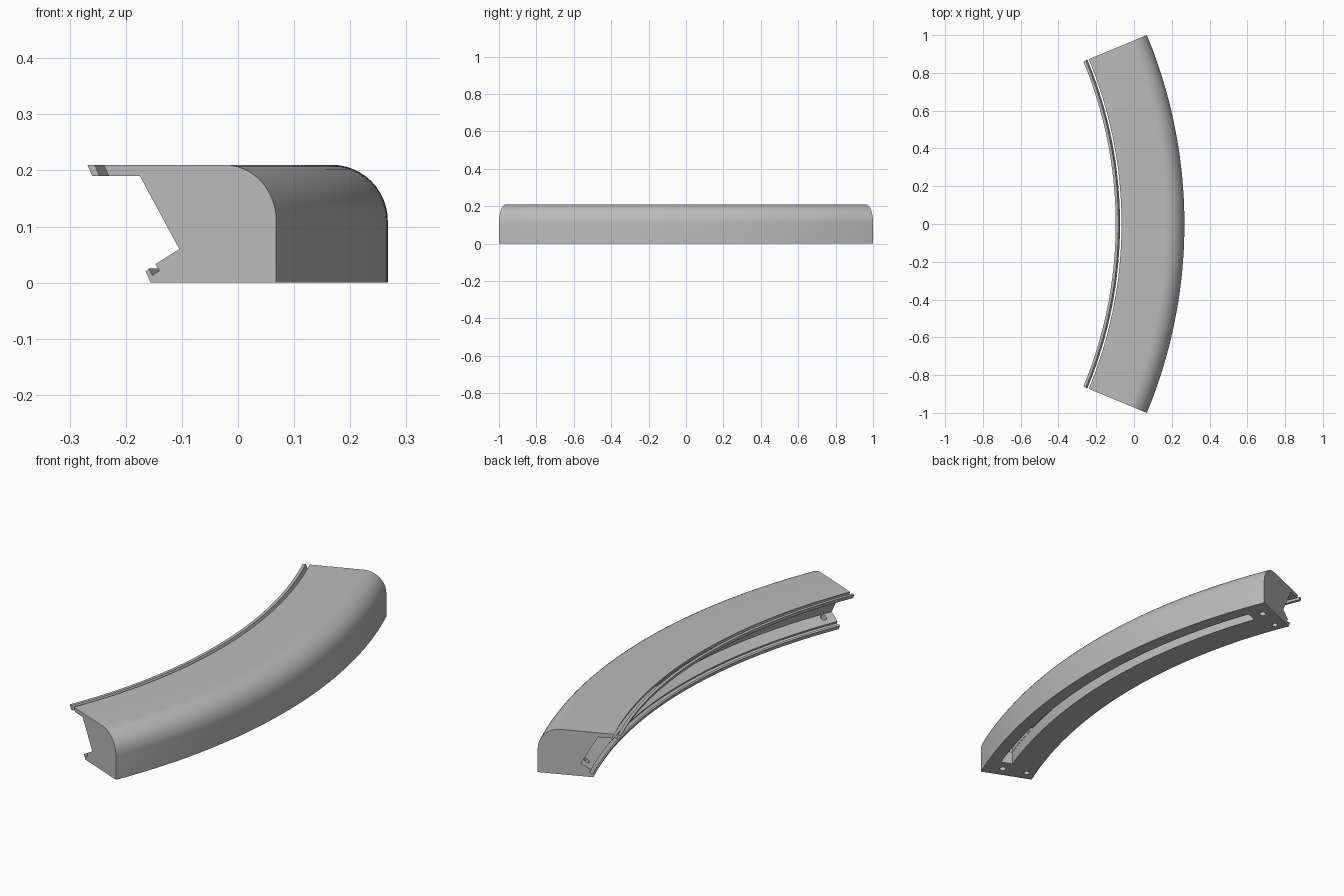
import bpy
import bmesh
from math import sin, cos, pi, radians

cube = bpy.data.objects.get("Cube")
if cube:
    bpy.data.objects.remove(cube, do_unlink=True)

CENTRE_X = -2.346      # centre of the bend
HALF = radians(22.5)   # half the swept angle
TOP = 0.21

grey = bpy.data.materials.new("plain grey")
grey.use_nodes = True
grey.diffuse_color = (0.5, 0.5, 0.5, 1)
grey.node_tree.nodes["Principled BSDF"].inputs["Base Color"].default_value = (0.5, 0.5, 0.5, 1)


def finish(name, bm):
    bmesh.ops.recalc_face_normals(bm, faces=bm.faces)
    mesh = bpy.data.meshes.new(name)
    bm.to_mesh(mesh)
    bm.free()
    mesh.materials.append(grey)
    ob = bpy.data.objects.new(name, mesh)
    bpy.context.collection.objects.link(ob)
    return ob


def sweep(name, profile, start, end, steps):
    """Sweep a closed (radius, height) profile around the bend centre."""
    bm = bmesh.new()
    rings = []
    for i in range(steps + 1):
        a = start + (end - start) * i / steps
        rings.append([bm.verts.new((CENTRE_X + r * cos(a), r * sin(a), z)) for r, z in profile])
    n = len(profile)
    for one, two in zip(rings, rings[1:]):
        for j in range(n):
            k = (j + 1) % n
            bm.faces.new((one[j], one[k], two[k], two[j]))
    bm.faces.new(rings[0])
    bm.faces.new(rings[-1])
    return finish(name, bm)


def box_profile(r0, r1, z0, z1):
    return [(r0, z0), (r1, z0), (r1, z1), (r0, z1)]


def peg(name, r, a, radius, z0, z1):
    bm = bmesh.new()
    bmesh.ops.create_cone(bm, cap_ends=True, segments=24, radius1=radius, radius2=radius, depth=z1 - z0)
    bmesh.ops.translate(bm, verts=bm.verts, vec=(CENTRE_X + r * cos(a), r * sin(a), (z0 + z1) / 2))
    return finish(name, bm)


def cut(target, cutter):
    mod = target.modifiers.new("cut", "BOOLEAN")
    mod.operation = "DIFFERENCE"
    mod.solver = "EXACT"
    mod.object = cutter
    bpy.context.view_layer.objects.active = target
    bpy.ops.object.modifier_apply(modifier=mod.name)
    bpy.data.objects.remove(cutter, do_unlink=True)


# Main curved body: rounded outer shoulder, notched inner side, grooved bottom lip
shoulder = [(2.513 + 0.1 * cos(t), 0.11 + 0.1 * sin(t)) for t in (pi / 2 * i / 12 for i in range(13))]
body_profile = [(2.371, 0), (2.613, 0)] + shoulder + [
    (2.28, TOP), (2.29, 0.19), (2.35, 0.19), (2.426, 0.06), (2.38, 0.033),
    (2.388, 0.021), (2.374, 0.013), (2.367, 0.025), (2.361, 0.02)]
body = sweep("curved_body", body_profile, -HALF, HALF, 64)

# Thin strip beside the top inner edge, separated by a narrow gap
strip = sweep("edge_strip", [(2.258, 0.19), (2.272, 0.19), (2.263, TOP), (2.249, TOP)], -HALF, HALF, 64)

# Long channel underneath, deeper towards both ends
slot_end, step = radians(20), radians(14.5)
cut(body, sweep("channel_cutter", box_profile(2.5, 2.554, -0.05, 0.06), -slot_end, slot_end, 48))
for side in (-1, 1):
    cut(body, sweep("pocket_cutter", box_profile(2.501, 2.553, -0.04, 0.13),
                    side * step, side * (slot_end - 0.001), 12))
    # Fixing holes: one through the ledge, one blind
    a = side * radians(21.3)
    cut(body, peg("ledge_hole_cutter", 2.412, a, 0.013, -0.05, 0.07))
    cut(body, peg("blind_hole_cutter", 2.527, a, 0.015, -0.05, 0.1))

# Smooth along the sweep while keeping the profile corners crisp
for ob in (body, strip):
    bpy.ops.object.select_all(action="DESELECT")
    ob.select_set(True)
    bpy.context.view_layer.objects.active = ob
    bpy.ops.object.shade_smooth_by_angle(angle=radians(25))
